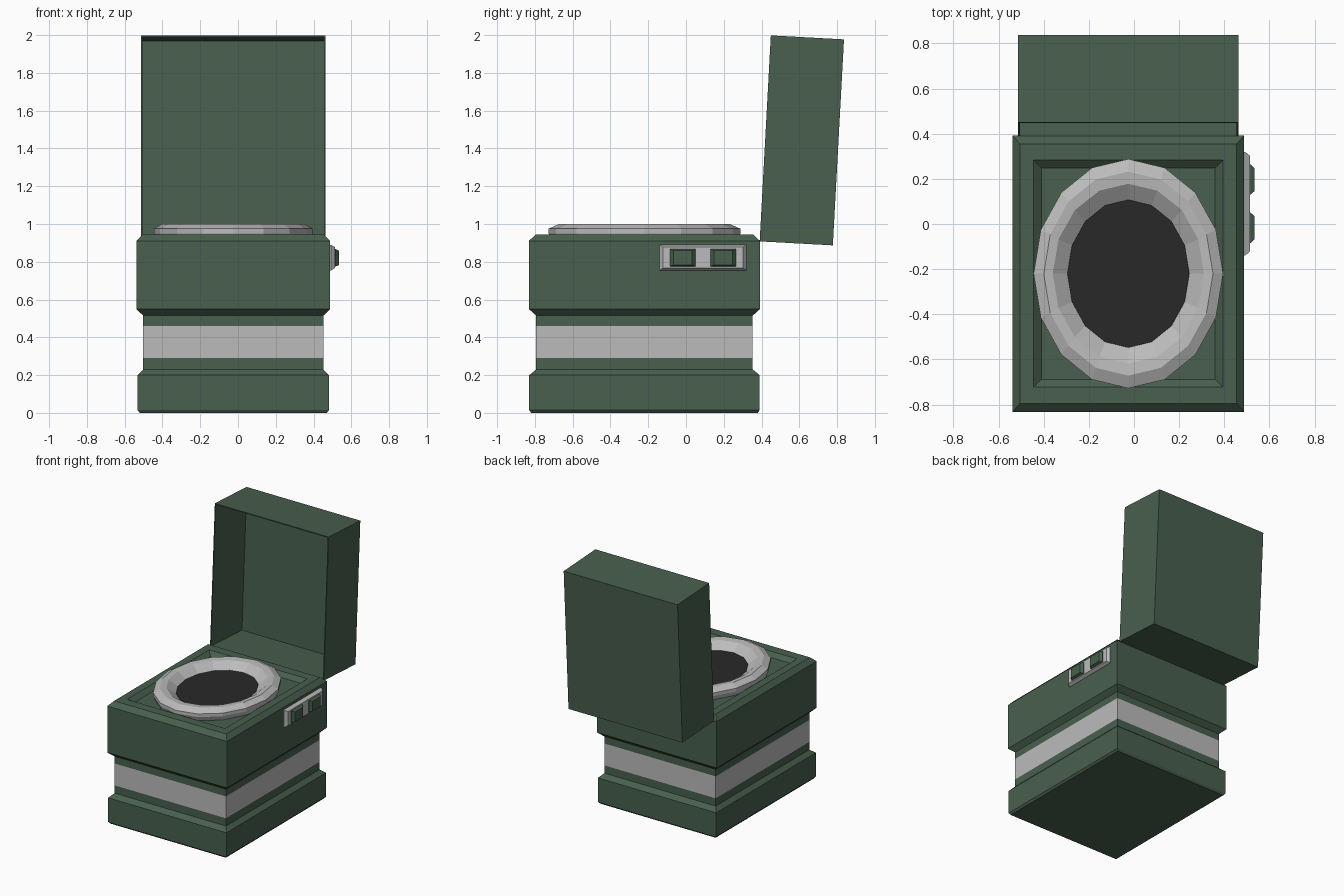
import bpy, bmesh, math
from mathutils import Matrix

if "Cube" in bpy.data.objects:
    bpy.data.objects.remove(bpy.data.objects["Cube"])

CX, CY = -0.025, -0.22


def material(name, rgb):
    m = bpy.data.materials.new(name)
    m.diffuse_color = (*rgb, 1)
    m.use_nodes = True
    m.node_tree.nodes["Principled BSDF"].inputs["Base Color"].default_value = m.diffuse_color
    return m


GREEN = material("green", (0.065, 0.115, 0.075))
SILVER = material("silver", (0.5, 0.5, 0.5))
DARK = material("dark", (0.022, 0.022, 0.022))


def finish(name, bm, mats):
    bmesh.ops.recalc_face_normals(bm, faces=bm.faces)
    me = bpy.data.meshes.new(name)
    bm.to_mesh(me)
    bm.free()
    for m in mats:
        me.materials.append(m)
    ob = bpy.data.objects.new(name, me)
    bpy.context.collection.objects.link(ob)
    return ob


def loft(name, rings, outline, mats, bands=None, cap_mats=(0, 0), matrix=None, closed=False):
    """Skin rings (rx, ry, z) of a unit outline; bands maps segment to material slot."""
    bm = bmesh.new()
    loops = [[bm.verts.new((rx * u, ry * v, z)) for u, v in outline] for rx, ry, z in rings]
    n = len(outline)
    pairs = list(zip(loops, loops[1:])) + ([(loops[-1], loops[0])] if closed else [])
    for k, (a, b) in enumerate(pairs):
        for i in range(n):
            f = bm.faces.new((a[i], a[(i + 1) % n], b[(i + 1) % n], b[i]))
            f.material_index = (bands or {}).get(k, 0)
    if not closed:
        bm.faces.new(loops[0]).material_index = cap_mats[0]
        bm.faces.new(loops[-1]).material_index = cap_mats[1]
    bm.transform(matrix or Matrix.Translation((CX, CY, 0)))
    return finish(name, bm, mats)


SQUARE = [(-1, -1), (1, -1), (1, 1), (-1, 1)]
ROUND = [(math.cos(i * math.tau / 16), math.sin(i * math.tau / 16)) for i in range(16)]

# Body: stepped block with a silver waistband and a recessed top panel
loft("body", [
    (0.495, 0.60, 0), (0.507, 0.61, 0.015), (0.507, 0.61, 0.20), (0.477, 0.573, 0.23),
    (0.477, 0.573, 0.29), (0.477, 0.573, 0.46), (0.477, 0.573, 0.515), (0.513, 0.612, 0.55),
    (0.513, 0.612, 0.91), (0.48, 0.575, 0.945), (0.42, 0.503, 0.945), (0.385, 0.468, 0.915),
], SQUARE, [GREEN, SILVER], bands={4: 1})

# Oval rim with a sloping inner wall
loft("rim", [
    (0.405, 0.49, 0.91), (0.42, 0.508, 0.95), (0.42, 0.508, 0.975), (0.375, 0.452, 1.0),
    (0.335, 0.398, 0.995), (0.268, 0.325, 0.945), (0.268, 0.325, 0.91),
], ROUND, [SILVER], closed=True)

# Dark opening inside the rim
loft("opening", [(0.275, 0.332, 0.92), (0.27, 0.327, 0.948)], ROUND, [DARK])

# Lid: thin open box, standing up and tilted back about its hinge
W, L, D, T = 0.488, 1.092, 0.388, 0.008
hinge = (Matrix.Translation((CX, 0.39, 0.908)) @ Matrix.Rotation(math.radians(-3.1), 4, 'X')
         @ Matrix.Translation((0, 0, L / 2)) @ Matrix.Rotation(math.radians(-90), 4, 'X'))
loft("lid", [
    (W - T, L / 2 - T, D - T), (W - T, L / 2 - T, 0), (W, L / 2, 0), (W, L / 2, D),
], SQUARE, [GREEN], matrix=hinge)


def on_side(y, z):
    """Places a part so that its local z points out of the right side."""
    return (Matrix.Translation((0, y, z)) @ Matrix.Rotation(math.radians(90), 4, 'Y'))


# Control panel and its two buttons on the right side
loft("control_panel", [(0.068, 0.23, 0.48), (0.068, 0.23, 0.492), (0.055, 0.212, 0.514)],
     SQUARE, [SILVER], matrix=on_side(0.09, 0.822))
for i, y in enumerate((-0.017, 0.197)):
    loft(f"button_{i + 1}", [(0.046, 0.067, 0.505), (0.046, 0.067, 0.517), (0.038, 0.05, 0.535)],
         SQUARE, [GREEN], matrix=on_side(y, 0.821))
